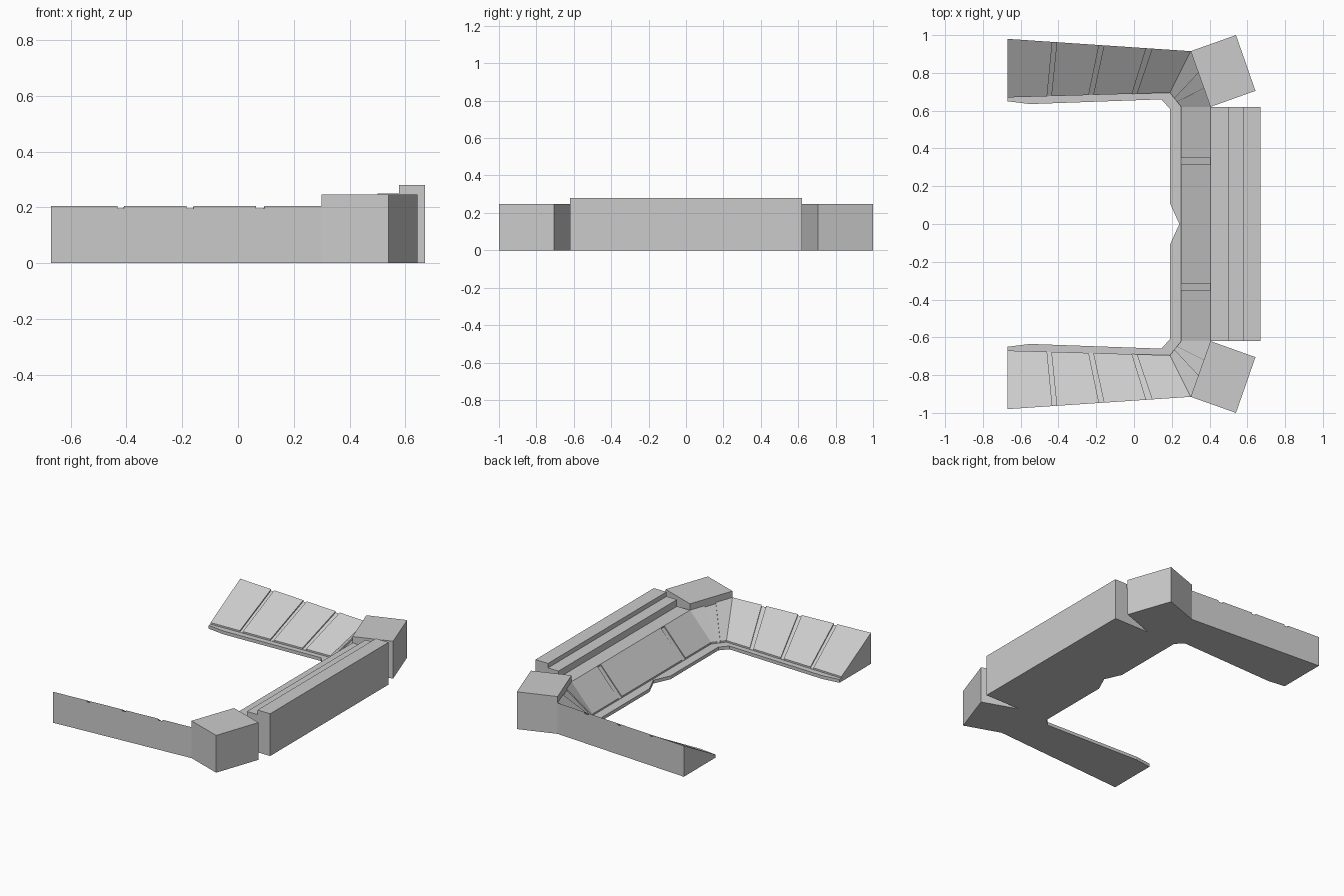
import bpy, bmesh
from mathutils import Vector

if "Cube" in bpy.data.objects:
    bpy.data.objects.remove(bpy.data.objects["Cube"])

FOOT_Z, TOP_Z, WALK_Z, DROP = 0.033, 0.205, 0.022, 0.009


def finish(name, bm):
    bmesh.ops.remove_doubles(bm, verts=bm.verts, dist=1e-5)
    bmesh.ops.recalc_face_normals(bm, faces=bm.faces)
    me = bpy.data.meshes.new(name)
    bm.to_mesh(me)
    bm.free()
    ob = bpy.data.objects.new(name, me)
    bpy.context.collection.objects.link(ob)
    return ob


def prism(name, base, offset):
    """Extrude a closed 3D outline by a vector."""
    bm = bmesh.new()
    face = bm.faces.new([bm.verts.new(p) for p in base])
    geom = bmesh.ops.extrude_face_region(bm, geom=[face], use_keep_orig=True)["geom"]
    bmesh.ops.translate(bm, vec=Vector(offset),
                        verts=[v for v in geom if isinstance(v, bmesh.types.BMVert)])
    return finish(name, bm)


def stand_sections(foot, top, aisles):
    """Cross-sections (foot, top, drop) of one stand, stepping down at each aisle.
    An aisle is given as start/end fractions along the foot and top edges."""
    f0, f1, t0, t1 = (Vector(p) for p in (*foot, *top))
    out = [(f0, t0, 0)]
    for a, b, c, d in aisles:
        first = (f0.lerp(f1, a), t0.lerp(t1, c))
        last = (f0.lerp(f1, b), t0.lerp(t1, d))
        out += [(*first, 0), (*first, DROP), (*last, DROP), (*last, 0)]
    return out + [(f1, t1, 0)]


# Raked seating: half of the U (wing, corner, half of main stand), then mirrored in y
half = stand_sections([(-0.67, 0.67), (0.19, 0.695)], [(-0.67, 0.98), (0.30, 0.915)],
                      [(0.244, 0.27, 0.245, 0.269), (0.5, 0.528, 0.5, 0.527),
                       (0.767, 0.797, 0.757, 0.789)])
half += stand_sections([(0.19, 0.695), (0.25, 0.62)], [(0.30, 0.915), (0.405, 0.62)],
                       [(0.4, 0.62, 0.39, 0.66)])[1:]
half += stand_sections([(0.25, 0.62), (0.25, 0)], [(0.405, 0.62), (0.405, 0)],
                       [(0.435, 0.492, 0.435, 0.492)])[1:-1]
flip = Vector((1, -1))
sections = half + [(f * flip, t * flip, d) for f, t, d in reversed(half)]

bm = bmesh.new()
rings = [[bm.verts.new(p) for p in ((f.x, f.y, 0), (f.x, f.y, FOOT_Z - d),
                                    (t.x, t.y, TOP_Z - d), (t.x, t.y, 0))]
         for f, t, d in sections]
for (r, s), (p, q) in zip(zip(rings, rings[1:]), zip(sections, sections[1:])):
    step = p[2] != q[2] and (p[0] - q[0]).length < 1e-6
    for i in range(4):
        j = (i + 1) % 4
        # at an aisle edge only the sloping riser has area
        if not step or i == 1:
            bm.faces.new((r[i], r[j], s[j], s[i]))
bm.faces.new(rings[0])
bm.faces.new(rings[-1])
finish("raked_seating", bm)

# Front walkway with the central notch
edge = [(-0.67, 0.65), (-0.55, 0.635), (0.145, 0.66), (0.19, 0.61), (0.19, 0.11)]
foot = [(-0.67, 0.67), (0.19, 0.695), (0.25, 0.62)]
outline = edge + [(0.24, 0)] + [(x, -y) for x, y in reversed(edge)]
outline += [(x, -y) for x, y in foot] + foot[::-1]
prism("front_walkway", [(x, y, 0) for x, y in outline], (0, 0, WALK_Z))

# Stepped gallery behind the main stand
profile = [(0.405, 0), (0.405, TOP_Z), (0.5, TOP_Z), (0.5, 0.25),
           (0.577, 0.25), (0.577, 0.28), (0.67, 0.28), (0.67, 0)]
prism("rear_gallery", [(x, -0.62, z) for x, z in profile], (0, 1.24, 0))

# Corner blocks
for side, s in (("left", 1), ("right", -1)):
    corners = [(0.30, 0.915), (0.54, 1.0), (0.643, 0.705), (0.405, 0.62)]
    prism(side + "_corner_block", [(x, s * y, 0) for x, y in corners], (0, 0, 0.247))
